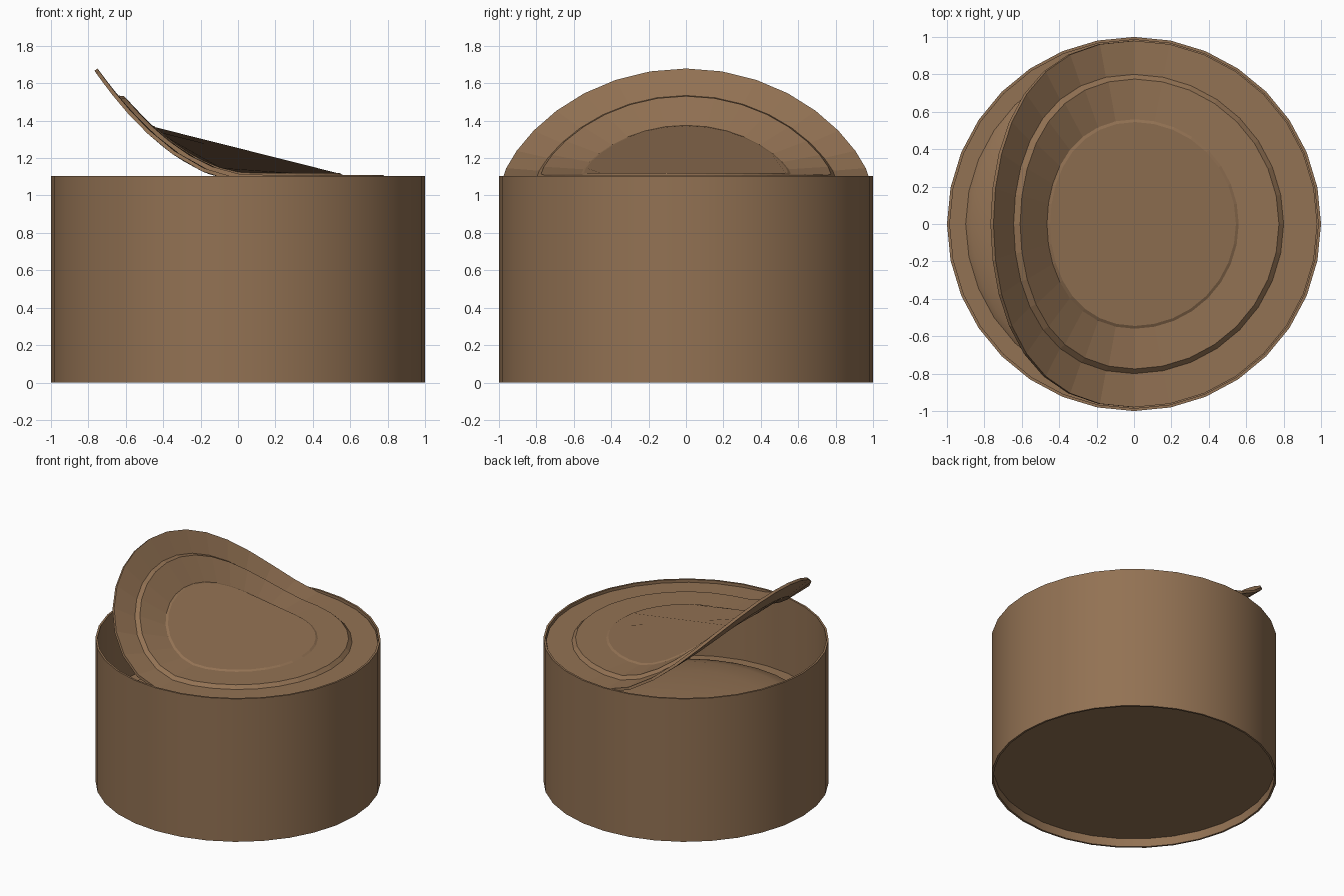
import bpy, bmesh, math

SEGMENTS = 32

cube = bpy.data.objects.get("Cube")
if cube:
    bpy.data.objects.remove(cube, do_unlink=True)

# Single brown metal colour
brown = bpy.data.materials.new("brown")
brown.use_nodes = True
colour = (0.29, 0.168, 0.087, 1)
brown.diffuse_color = colour
brown.node_tree.nodes["Principled BSDF"].inputs["Base Color"].default_value = colour


def lathe(name, profile, deform=None):
    """Spin (radius, height) points round z; a zero radius becomes a centre
    point, otherwise the ends are left open. Returns object and bmesh rings."""
    bm = bmesh.new()
    rings = []
    for r, z in profile:
        ring = []
        for i in range(SEGMENTS):
            a = 2 * math.pi * i / SEGMENTS
            ring.append(bm.verts.new((r * math.cos(a), r * math.sin(a), z)))
        rings.append(ring)
    for low, high in zip(rings, rings[1:]):
        for i in range(SEGMENTS):
            j = (i + 1) % SEGMENTS
            bm.faces.new((low[i], low[j], high[j], high[i]))
    # Close the innermost ring with one flat cap
    bm.faces.new(rings[-1])
    if deform:
        for v in bm.verts:
            v.co = deform(*v.co)
    mesh = bpy.data.meshes.new(name)
    bm.to_mesh(mesh)
    bm.free()
    mesh.materials.append(brown)
    obj = bpy.data.objects.new(name, mesh)
    bpy.context.collection.objects.link(obj)
    return obj


def smooth(obj):
    bpy.ops.object.select_all(action='DESELECT')
    obj.select_set(True)
    bpy.context.view_layer.objects.active = obj
    bpy.ops.object.shade_smooth_by_angle(angle=math.radians(30))


# Can wall, from the recessed base up over the rim and down the inside
BASE, RIM, INNER = 0.065, 1.105, 0.985
wall = lathe("can_wall", [(INNER, BASE), (INNER, 0), (1, 0), (1, RIM),
                          (INNER, RIM), (INNER, BASE + 0.02)])
smooth(wall)

# Base disc closing the underside
base = lathe("can_base", [(INNER, BASE + 0.01), (INNER, BASE), (0.5, BASE)][1:])
base.data.flip_normals()

# Contents: flat ledge by the wall, then a low dome
contents = lathe("contents", [(INNER, 0.52), (0.9, 0.52), (0.87, 0.545), (0.75, 0.58),
                              (0.55, 0.605), (0.3, 0.62), (0.1, 0.625)])
smooth(contents)

# Peeled lid: bends upward towards -x, keeping its length
BEND_START, LID_Z = 0.08, 1.085


def curl(x, y, z):
    if x >= BEND_START:
        return x, y, z
    steps = 60
    ds = (BEND_START - x) / steps
    px, pz, angle = BEND_START, LID_Z, 0
    for k in range(steps):
        angle = math.radians(66) * (1 - math.exp(-1.7 * (k + 0.5) * ds))
        px -= math.cos(angle) * ds
        pz += math.sin(angle) * ds
    h = z - LID_Z
    return px + math.sin(angle) * h, y, pz + math.cos(angle) * h


lid = lathe("lid", [(0.98, LID_Z), (0.80, LID_Z), (0.775, LID_Z + 0.025),
                    (0.56, LID_Z + 0.025), (0.545, LID_Z + 0.034)], curl)
sheet = lid.modifiers.new("thickness", 'SOLIDIFY')
sheet.thickness = 0.02
sheet.offset = -1
